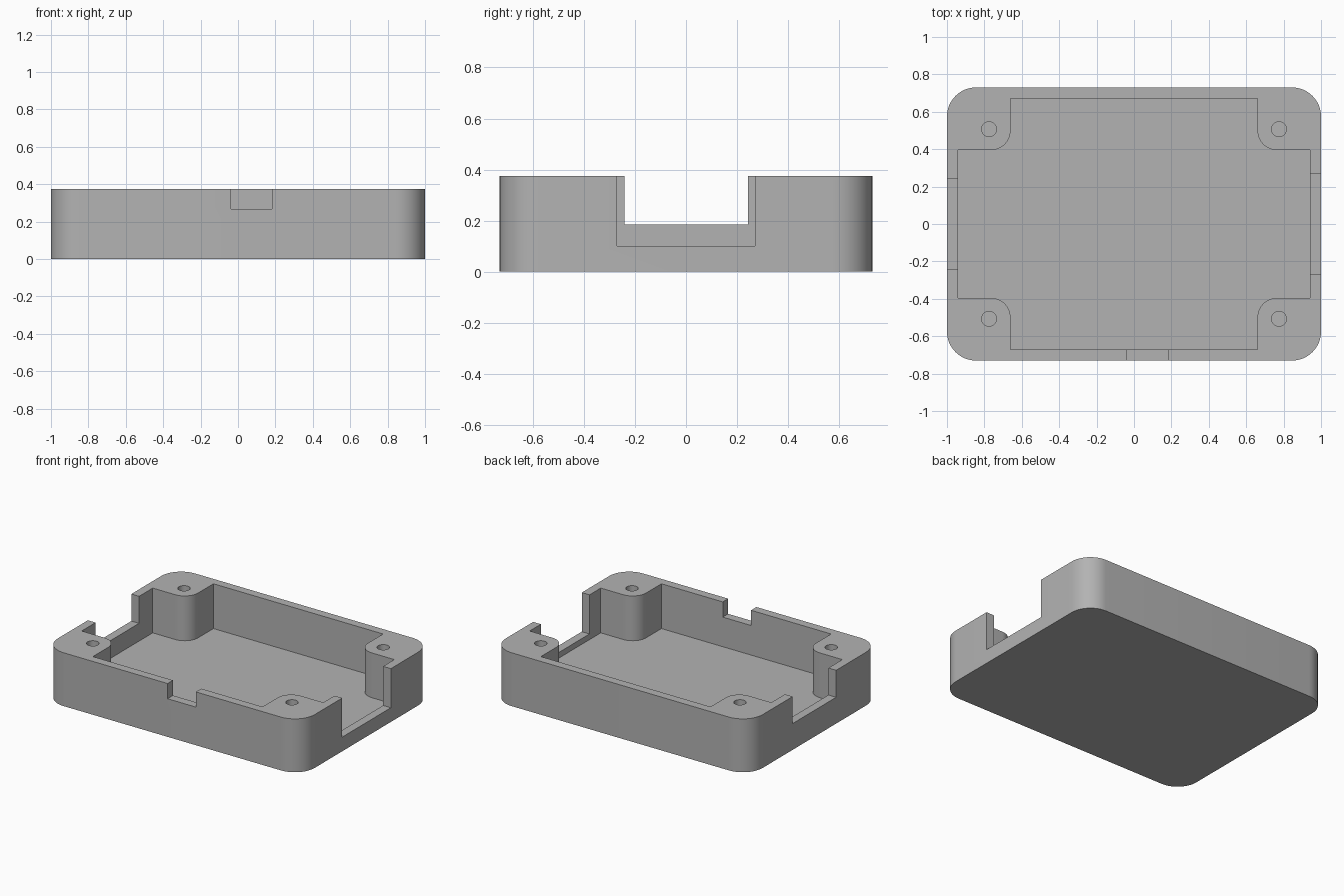
import bpy, bmesh, math
from mathutils import Vector

cube = bpy.data.objects.get("Cube")
if cube:
    bpy.data.objects.remove(cube, do_unlink=True)

HEIGHT, FLOOR, ABOVE = 0.375, 0.06, 0.5
QUADRANTS = ((1, 1), (-1, 1), (-1, -1), (1, -1))

grey = bpy.data.materials.new("mid grey")
grey.use_nodes = True
colour = (0.45, 0.45, 0.45, 1)
grey.diffuse_color = colour
grey.node_tree.nodes["Principled BSDF"].inputs["Base Color"].default_value = colour


def mirrored(corners):
    """Repeat (x, y, radius) corners of one quadrant around the outline."""
    out = []
    for sx, sy in QUADRANTS:
        part = corners if sx == sy else corners[::-1]
        out += [(x * sx, y * sy, r) for x, y, r in part]
    return out


def rounded(corners, steps=12):
    """Outline with right-angled corners rounded by their radius."""
    out = []
    for i, (x, y, r) in enumerate(corners):
        p = Vector((x, y))
        if not r:
            out.append(p)
            continue
        back = (Vector(corners[i - 1][:2]) - p).normalized()
        ahead = (Vector(corners[(i + 1) % len(corners)][:2]) - p).normalized()
        centre = p + r * (back + ahead)
        for k in range(steps + 1):
            t = math.pi / 2 * k / steps
            out.append(centre - r * (ahead * math.cos(t) + back * math.sin(t)))
    return out


def prism(name, outline, z0, z1):
    bm = bmesh.new()
    face = bm.faces.new([bm.verts.new((x, y, z0)) for x, y in outline])
    grown = bmesh.ops.extrude_face_region(bm, geom=[face])["geom"]
    top = [v for v in grown if isinstance(v, bmesh.types.BMVert)]
    bmesh.ops.translate(bm, vec=(0, 0, z1 - z0), verts=top)
    bmesh.ops.recalc_face_normals(bm, faces=bm.faces)
    mesh = bpy.data.meshes.new(name)
    bm.to_mesh(mesh)
    bm.free()
    mesh.materials.append(grey)
    obj = bpy.data.objects.new(name, mesh)
    bpy.context.collection.objects.link(obj)
    return obj


def box(name, x0, x1, y0, y1, z0):
    return prism(name, [(x0, y0), (x1, y0), (x1, y1), (x0, y1)], z0, ABOVE)


# Solid tray with rounded outer corners
tray = prism("enclosure_tray", rounded(mirrored([(1, 0.73, 0.155)])), 0, HEIGHT)

# Cavity that leaves a rounded screw post in each corner
cavity = [(0.94, 0.395, 0), (0.66, 0.395, 0.105), (0.66, 0.67, 0)]
cutters = [prism("cavity_cutter", rounded(mirrored(cavity)), FLOOR, ABOVE)]

# Wall openings: left end, right end and front
cutters.append(box("left_opening_cutter", 0.9, 1.1, -0.27, 0.27, 0.1))
cutters.append(box("right_opening_cutter", -1.1, -0.9, -0.24, 0.243, 0.185))
cutters.append(box("front_notch_cutter", -0.037, 0.183, -0.8, -0.6, 0.268))

# Screw holes in the posts
for sx, sy in QUADRANTS:
    ring = [(sx * 0.775 + 0.04 * math.cos(math.tau * k / 24),
             sy * 0.507 + 0.04 * math.sin(math.tau * k / 24)) for k in range(24)]
    cutters.append(prism("screw_hole_cutter", ring, 0.1, ABOVE))

bpy.ops.object.select_all(action="DESELECT")
tray.select_set(True)
bpy.context.view_layer.objects.active = tray
for cutter in cutters:
    cutter.hide_render = True
    cut = tray.modifiers.new(cutter.name, "BOOLEAN")
    cut.operation = "DIFFERENCE"
    cut.solver = "EXACT"
    cut.object = cutter
    bpy.ops.object.modifier_apply(modifier=cut.name)
    bpy.data.objects.remove(cutter, do_unlink=True)

bpy.ops.object.shade_smooth_by_angle(angle=math.radians(30))
